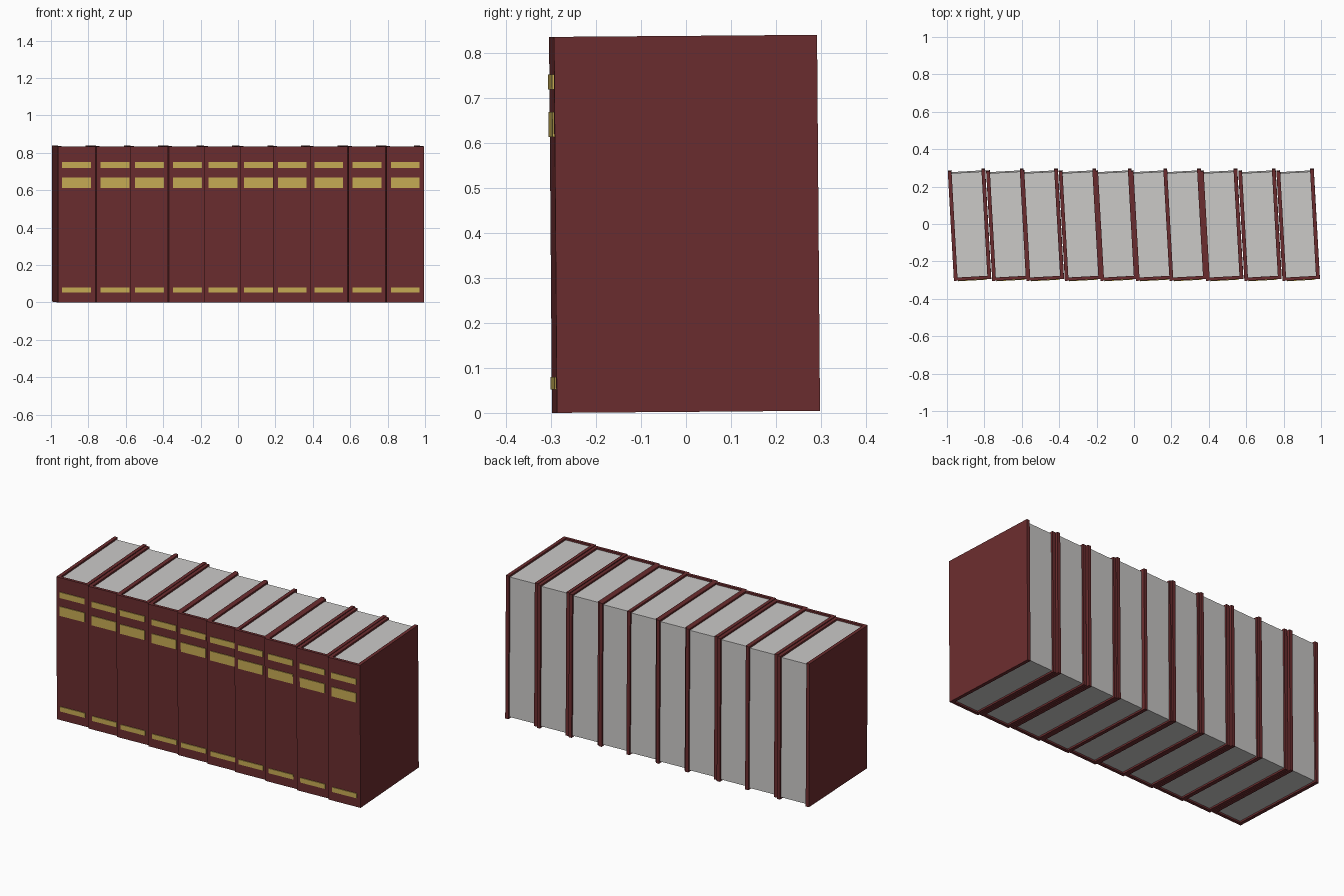
import bpy, bmesh, math
from mathutils import Matrix

if "Cube" in bpy.data.objects:
    bpy.data.objects.remove(bpy.data.objects["Cube"])

W, D, H = 0.20, 0.585, 0.835      # book width, depth, height
T = 0.02                          # cover board thickness
SPINE = 0.017                     # spine thickness
TURN = math.radians(3.2)          # every book is twisted slightly on the shelf
PITCH = math.radians(0.45)


def material(name, rgb):
    m = bpy.data.materials.new(name)
    m.diffuse_color = (*rgb, 1)
    m.use_nodes = True
    m.node_tree.nodes["Principled BSDF"].inputs["Base Color"].default_value = m.diffuse_color
    return m


maroon = material("maroon_cloth", (0.147, 0.026, 0.028))
paper = material("paper", (0.60, 0.59, 0.58))
gold = material("gold_foil", (0.58, 0.42, 0.09))


def prism(name, outline, z0, z1, mat, frame):
    """Extrude a plan outline from z0 to z1 and place it with the book's frame."""
    bm = bmesh.new()
    face = bm.faces.new([bm.verts.new((x, y, z0)) for x, y in outline])
    top = bmesh.ops.extrude_face_region(bm, geom=[face])
    verts = [v for v in top["geom"] if isinstance(v, bmesh.types.BMVert)]
    bmesh.ops.translate(bm, verts=verts, vec=(0, 0, z1 - z0))
    bmesh.ops.recalc_face_normals(bm, faces=bm.faces)
    mesh = bpy.data.meshes.new(name)
    bm.to_mesh(mesh)
    bm.free()
    mesh.materials.append(mat)
    ob = bpy.data.objects.new(name, mesh)
    ob.matrix_world = frame
    bpy.context.collection.objects.link(ob)


def rect(x0, x1, y0, y1):
    return [(x0, y0), (x1, y0), (x1, y1), (x0, y1)]


w, d = W / 2, D / 2
# U-shaped cover: two boards joined by the spine
cover = [(-w, d), (-w, -d), (w, -d), (w, d),
         (w - T, d), (w - T, -d + SPINE), (-w + T, -d + SPINE), (-w + T, d)]

# unevenly spaced spine centres along the row
spines = [-0.863, -0.658, -0.474, -0.270, -0.080, 0.110, 0.290, 0.485, 0.690, 0.894]
bands = {"title_band": (0.613, 0.668), "upper_band": (0.718, 0.752),
         "lower_band": (0.052, 0.080)}

for i, sx in enumerate(spines, 1):
    frame = (Matrix.Translation((sx - d * math.sin(TURN), 0, d * math.sin(PITCH)))
             @ Matrix.Rotation(PITCH, 4, 'X') @ Matrix.Rotation(TURN, 4, 'Z'))
    prism(f"cover_{i}", cover, 0, H, maroon, frame)
    # page block, set back from the cover edges
    prism(f"pages_{i}", rect(-w + T, w - T, -d + SPINE, d - 0.010),
          0.010, H - 0.010, paper, frame)
    # thin gold plates on the spine
    for name, (z0, z1) in bands.items():
        prism(f"{name}_{i}", rect(-0.077, 0.077, -d - 0.004, -d + 0.002),
              z0, z1, gold, frame)
